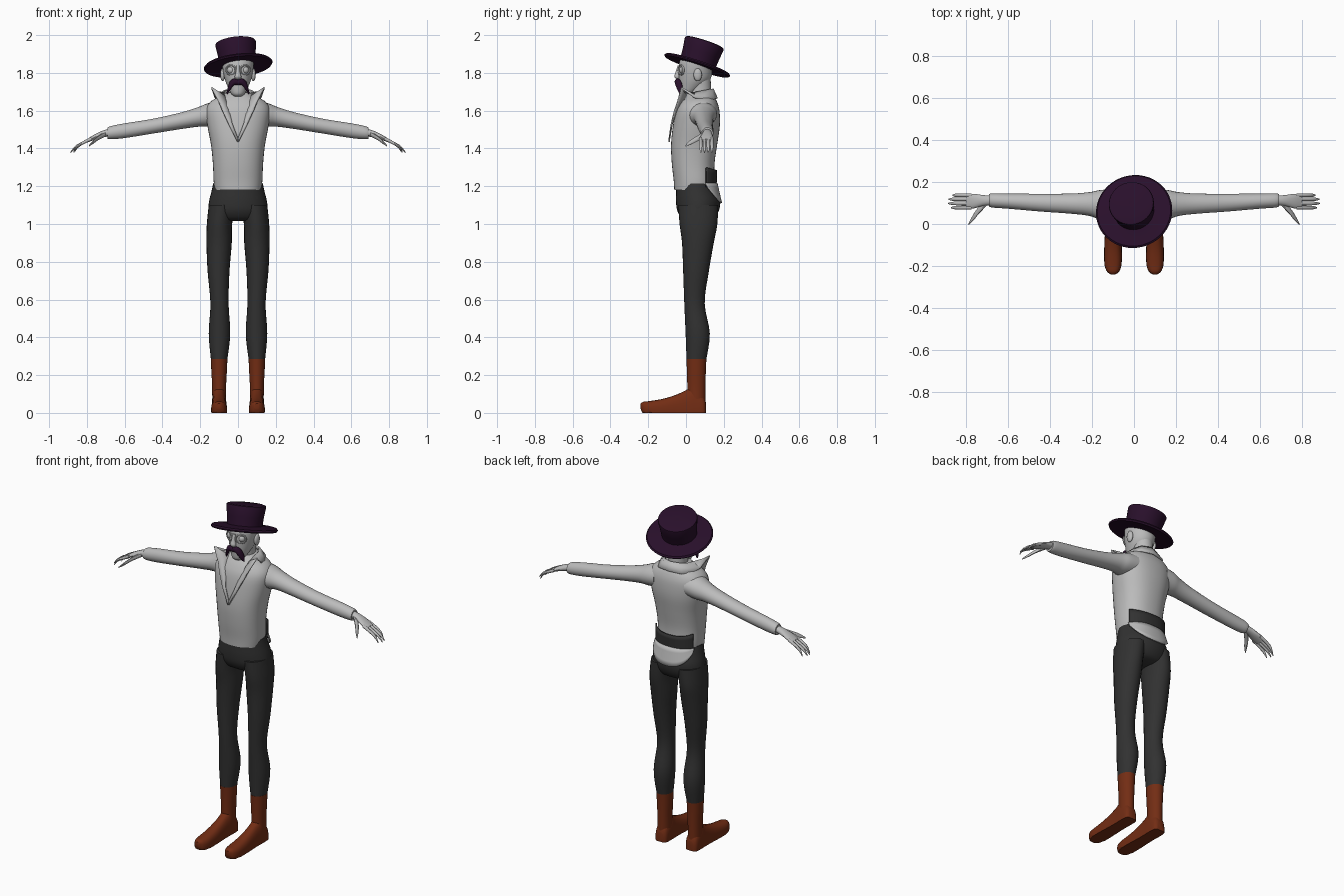
import bpy, bmesh, math
from mathutils import Vector


def material(name, col):
    m = bpy.data.materials.new(name)
    m.diffuse_color = (*col, 1)
    return m


GREY = material("light grey", (0.5, 0.5, 0.5))
DARK = material("charcoal", (0.031, 0.031, 0.031))
BROWN = material("boot brown", (0.17, 0.026, 0.007))
PLUM = material("dark plum", (0.022, 0.005, 0.024))


def finish(name, bm, mat, mirror=False, thick=0, angle=40):
    bmesh.ops.recalc_face_normals(bm, faces=bm.faces)
    me = bpy.data.meshes.new(name)
    bm.to_mesh(me)
    bm.free()
    ob = bpy.data.objects.new(name, me)
    bpy.context.collection.objects.link(ob)
    me.materials.append(mat)
    bpy.ops.object.select_all(action='DESELECT')
    ob.select_set(True)
    bpy.context.view_layer.objects.active = ob
    bpy.ops.object.shade_smooth_by_angle(angle=math.radians(angle))
    if mirror:
        ob.modifiers.new("Mirror", 'MIRROR')
    if thick:
        s = ob.modifiers.new("Solidify", 'SOLIDIFY')
        s.thickness = thick
        s.offset = 0
    return ob


def sup(t, a, b, e=2.0):
    """Point on a superellipse."""
    c, s = math.cos(t), math.sin(t)
    return (a * math.copysign(abs(c) ** (2 / e), c),
            b * math.copysign(abs(s) ** (2 / e), s))


def smooth_rows(rows, n=4):
    """Catmull-Rom interpolation between rows of numbers."""
    P = [rows[0]] + list(rows) + [rows[-1]]
    out = []
    for i in range(1, len(P) - 2):
        for k in range(n):
            t = k / n
            out.append([0.5 * (2 * b + (c - a) * t + (2 * a - 5 * b + 4 * c - d) * t * t
                        + (3 * b - a - 3 * c + d) * t ** 3)
                        for a, b, c, d in zip(*P[i - 1:i + 3])])
    return out + [list(rows[-1])]


def skin(bm, loops, closed=True):
    for A, B in zip(loops, loops[1:]):
        n = len(A)
        for i in range(n if closed else n - 1):
            bm.faces.new((A[i], A[(i + 1) % n], B[(i + 1) % n], B[i]))


def loft(name, axis, rows, mat, mirror=False, seg=24, e=2.0, floor=None):
    """Rows are x, y, z, half-size, half-size; sections are square to axis."""
    bm = bmesh.new()
    loops = []
    for x, y, z, a, b in smooth_rows(rows):
        loop = []
        for i in range(seg):
            u, v = sup(math.tau * i / seg, a, b, e)
            p = {'X': (x, y + u, z + v), 'Y': (x + u, y, z + v), 'Z': (x + u, y + v, z)}[axis]
            if floor is not None:
                p = (p[0], p[1], max(p[2], floor))
            loop.append(bm.verts.new(p))
        loops.append(loop)
    skin(bm, loops)
    bm.faces.new(loops[0])
    bm.faces.new(loops[-1])
    return finish(name, bm, mat, mirror)


def ball(name, loc, size, mat, mirror=True):
    bm = bmesh.new()
    bmesh.ops.create_uvsphere(bm, u_segments=20, v_segments=12, radius=1)
    for v in bm.verts:
        v.co = Vector(loc) + Vector(c * s for c, s in zip(v.co, size))
    return finish(name, bm, mat, mirror)


# Boots: foot and shaft
loft("boot_foot", 'Y', [(.1, .105, .015, .022, .04), (.1, .09, .015, .037, .075),
     (.1, .04, .015, .039, .125), (.1, 0, .015, .038, .105), (.1, -.05, .015, .039, .082),
     (.1, -.12, .015, .042, .06), (.1, -.19, .018, .041, .045),
     (.1, -.225, .025, .03, .034), (.1, -.24, .035, .012, .014)],
     BROWN, True, e=2.6, floor=0)
loft("boot_shaft", 'Z', [(.1, .055, .04, .036, .047), (.1, .055, .14, .037, .048),
     (.1, .055, .22, .041, .05), (.1, .055, .285, .044, .053)], BROWN, True)

# Trousers
loft("trouser_leg", 'Z', [(.1, .055, .28, .043, .052), (.098, .062, .42, .057, .064),
     (.098, .045, .58, .048, .054), (.103, .053, .75, .058, .068),
     (.1, .063, .9, .067, .084), (.098, .066, 1.0, .067, .1),
     (.085, .064, 1.1, .07, .105)], DARK, True)
loft("trouser_hips", 'Z', [(0, .064, 1.015, .11, .05), (0, .064, 1.03, .135, .085),
     (0, .064, 1.07, .156, .11), (0, .064, 1.12, .153, .117),
     (0, .056, 1.17, .141, .108), (0, .05, 1.215, .131, .1)], DARK, seg=32)

# Shirt body and sleeves
loft("shirt_body", 'Z', [(0, .044, 1.18, .124, .106), (0, .043, 1.23, .129, .108),
     (0, .038, 1.32, .133, .113), (0, .043, 1.42, .143, .122),
     (0, .055, 1.52, .162, .124), (0, .062, 1.6, .17, .115),
     (0, .067, 1.645, .148, .098), (0, .07, 1.675, .1, .078),
     (0, .073, 1.695, .065, .062)], GREY, seg=40, e=2.3)
loft("sleeve", 'X', [(.1, .085, 1.585, .08, .065), (.16, .09, 1.577, .072, .062),
     (.21, .095, 1.567, .057, .052), (.3, .097, 1.547, .048, .044),
     (.45, .102, 1.518, .042, .039), (.6, .109, 1.494, .036, .039),
     (.67, .112, 1.484, .034, .035), (.69, .113, 1.481, .03, .03)], GREY, True)


# Back patches: waistband and shirt tail
def back_patch(name, mat, span, top, bottom):
    """top and bottom map t in -1..1 to (z, y centre, x radius, y radius)."""
    bm = bmesh.new()
    loops = []
    for r in range(5):
        loop = []
        for i in range(25):
            t = i / 12 - 1
            z, cy, rx, ry = (a + (b - a) * r / 4 for a, b in zip(top(t), bottom(t)))
            u, v = sup(math.pi / 2 + t * span, rx, ry, 2.3)
            loop.append(bm.verts.new((u, cy + v, z)))
        loops.append(loop)
    skin(bm, loops, False)
    return finish(name, bm, mat, thick=.008)


back_patch("back_waistband", DARK, 1.05,
           lambda t: (1.285 + .015 * t * t, .042, .138, .119),
           lambda t: (1.195, .045, .138, .113))
back_patch("shirt_tail", GREY, 1.15,
           lambda t: (1.215, .05, .136, .113),
           lambda t: (1.11 + .085 * t * t, .06, .154 - .016 * t * t, .127 - .01 * t * t))

# Collar and lapels: inner and outer edge, from nape to bottom of the neckline
collar = [(0, .142, 1.715, 0, .165, 1.665), (.05, .125, 1.712, .075, .15, 1.662),
          (.073, .09, 1.705, .11, .1, 1.66), (.075, .045, 1.695, .125, .045, 1.67),
          (.07, .01, 1.675, .14, -.025, 1.722), (.06, -.015, 1.65, .1, -.045, 1.645),
          (.05, -.04, 1.61, .082, -.06, 1.6), (.03, -.074, 1.53, .048, -.078, 1.525),
          (0, -.088, 1.455, .004, -.09, 1.435)]
bm = bmesh.new()
skin(bm, [[bm.verts.new(r[:3]), bm.verts.new([(a + b) / 2 for a, b in zip(r[:3], r[3:])]),
           bm.verts.new(r[3:])] for r in collar], False)
finish("collar", bm, GREY, True, .008)

# Hands
loft("palm", 'X', [(.67, .112, 1.487, .022, .02), (.72, .112, 1.475, .026, .018),
     (.765, .109, 1.457, .035, .014), (.8, .108, 1.44, .034, .009)], GREY, True, 16)
for n, (y, tip) in enumerate([(.137, .865), (.118, .885), (.098, .886), (.078, .872)]):
    loft(f"finger_{n + 1}", 'X', [(.775, y, 1.452, .009, .01), (.82, y, 1.43, .009, .009),
         ((.82 + tip) / 2 + .008, y, 1.407, .008, .008), (tip, y, 1.38, .003, .004)],
         GREY, True, 10)
loft("thumb", 'X', [(.7, .105, 1.478, .016, .014), (.74, .065, 1.455, .017, .012),
     (.765, .032, 1.435, .015, .01), (.788, .0, 1.415, .004, .004)], GREY, True, 10)

# Head, neck and face
loft("neck", 'Z', [(0, .075, 1.62, .058, .06), (0, .075, 1.7, .052, .058),
     (0, .07, 1.78, .055, .06)], GREY)
loft("head", 'Z', [(0, .0, 1.675, .018, .015), (0, .005, 1.69, .036, .036),
     (0, .03, 1.73, .056, .066), (0, .046, 1.77, .071, .085),
     (0, .05, 1.82, .081, .09), (0, .055, 1.87, .083, .086),
     (0, .065, 1.92, .065, .065)], GREY, seg=32)
loft("nose", 'Z', [(0, -.034, 1.84, .009, .01), (0, -.042, 1.805, .011, .013),
     (0, -.047, 1.78, .018, .015), (0, -.04, 1.765, .012, .01)], GREY, seg=14)
ball("ear", (.081, .062, 1.79), (.013, .022, .034), GREY)
ball("eye", (.037, -.015, 1.815), (.021, .021, .021), GREY)
bm = bmesh.new()
skin(bm, [[bm.verts.new((.037 + (.025 + .005 * math.cos(a)) * math.cos(b),
                         -.026 + .006 * math.sin(a) + .012 * math.cos(b),
                         1.815 + (.025 + .005 * math.cos(a)) * math.sin(b)))
           for a in [math.tau * i / 8 for i in range(8)]]
          for b in [math.tau * j / 24 for j in range(25)]])
bmesh.ops.remove_doubles(bm, verts=bm.verts, dist=1e-5)
finish("eye_rim", bm, GREY, True)
loft("moustache", 'X', [(0, -.044, 1.75, .014, .014), (.022, -.044, 1.752, .016, .018),
     (.042, -.036, 1.732, .016, .025), (.054, -.028, 1.706, .012, .019),
     (.06, -.026, 1.692, .003, .005)], PLUM, True, 14)

# Tilted hat, lathed
profile = [(.0001, .122), (.095, .125), (.106, .121), (.108, .115), (.101, .06), (.097, .012),
           (.13, .007), (.176, .003), (.183, -.005), (.178, -.013), (.13, -.009), (.0001, -.009)]
tilt = Vector((0, 0, 1)).rotation_difference(Vector((-.11, .31, .945)))
bm = bmesh.new()
skin(bm, [[bm.verts.new(tilt @ Vector((r * math.cos(a), r * math.sin(a), z))
                        + Vector((0, .061, 1.845)))
           for a in [math.tau * i / 48 for i in range(48)]] for r, z in profile])
finish("hat", bm, PLUM)
